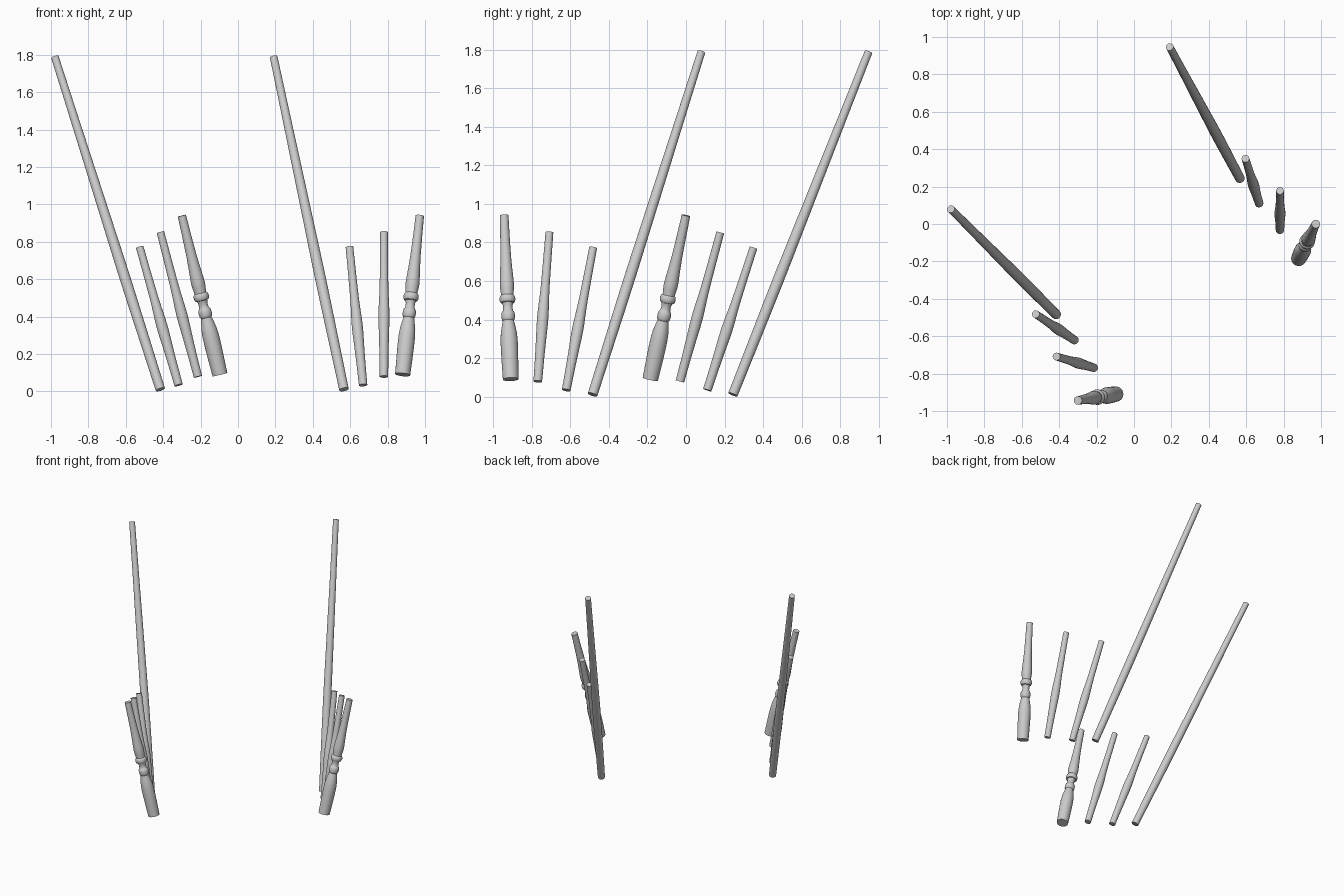
import bpy, bmesh, math
from mathutils import Vector, Matrix

if "Cube" in bpy.data.objects:
    bpy.data.objects.remove(bpy.data.objects["Cube"])

TURN = math.radians(36.55)   # the mirrored set is turned about z
SHIFT = -0.011               # small sideways offset of the mirror plane
SIDES = 32

# profiles: (fraction of length from the bottom, radius)
POST = [(0, .0255), (.12, .027), (.25, .0285), (.33, .029), (.4, .0285), (.5, .027),
        (.65, .025), (.82, .0225), (1, .0205)]
SPINDLE = [(0, .0225), (.15, .024), (.28, .0265), (.37, .029), (.43, .0295), (.49, .028),
           (.56, .025), (.64, .023), (.8, .0215), (1, .0205)]
BALUSTER = [(0, .0405), (.1, .043), (.18, .0445), (.24, .0445), (.29, .041), (.33, .034),
            (.358, .029), (.363, .032), (.373, .0345), (.387, .0355), (.401, .0345),
            (.411, .032), (.416, .027), (.432, .0245), (.45, .0245), (.466, .029),
            (.468, .0355), (.476, .0395), (.489, .0415), (.502, .0395), (.51, .036),
            (.513, .032), (.525, .0325), (.55, .0355), (.575, .037), (.61, .0355),
            (.67, .0315), (.75, .0275), (.87, .0245), (1, .0225)]


def place(u, v, z):
    """Local (sideways, backwards, up) to world."""
    return Matrix.Rotation(TURN, 3, 'Z') @ Vector((u + SHIFT, v, z))


def turned_part(name, bottom, top, profile):
    """Closed lathe shape running along the line from bottom to top."""
    axis = top - bottom
    rot = axis.to_track_quat('Z', 'Y')
    bm = bmesh.new()
    rings = []
    for t, r in profile:
        ring = []
        for i in range(SIDES):
            a = 2 * math.pi * i / SIDES
            p = Vector((r * math.cos(a), r * math.sin(a), t * axis.length))
            ring.append(bm.verts.new(bottom + rot @ p))
        rings.append(ring)
    for lo, hi in zip(rings, rings[1:]):
        for i in range(SIDES):
            j = (i + 1) % SIDES
            bm.faces.new((lo[i], lo[j], hi[j], hi[i]))
    bm.faces.new(rings[0][::-1])
    bm.faces.new(rings[-1])
    bmesh.ops.recalc_face_normals(bm, faces=bm.faces)
    mesh = bpy.data.meshes.new(name)
    bm.to_mesh(mesh)
    bm.free()
    obj = bpy.data.objects.new(name, mesh)
    bpy.context.collection.objects.link(obj)
    return obj


# (name, bottom u v z, top u v z, profile)
PARTS = [
    ("back_post", (.611, -.142, .011), (.728, .647, 1.788), POST),
    ("rear_arm_spindle", (.614, -.310, .034), (.698, -.074, .772), SPINDLE),
    ("middle_arm_spindle", (.619, -.490, .079), (.744, -.322, .852), SPINDLE),
    ("front_arm_baluster", (.608, -.673, .090), (.792, -.579, .940), BALUSTER),
]

# both sides of the mirrored set
bpy.ops.object.select_all(action='DESELECT')
for side, s in (("left", -1), ("right", 1)):
    for name, b, t, profile in PARTS:
        obj = turned_part(f"{side}_{name}", place(s * b[0], b[1], b[2]),
                          place(s * t[0], t[1], t[2]), profile)
        obj.select_set(True)
        bpy.context.view_layer.objects.active = obj
bpy.ops.object.shade_smooth_by_angle(angle=math.radians(40))
